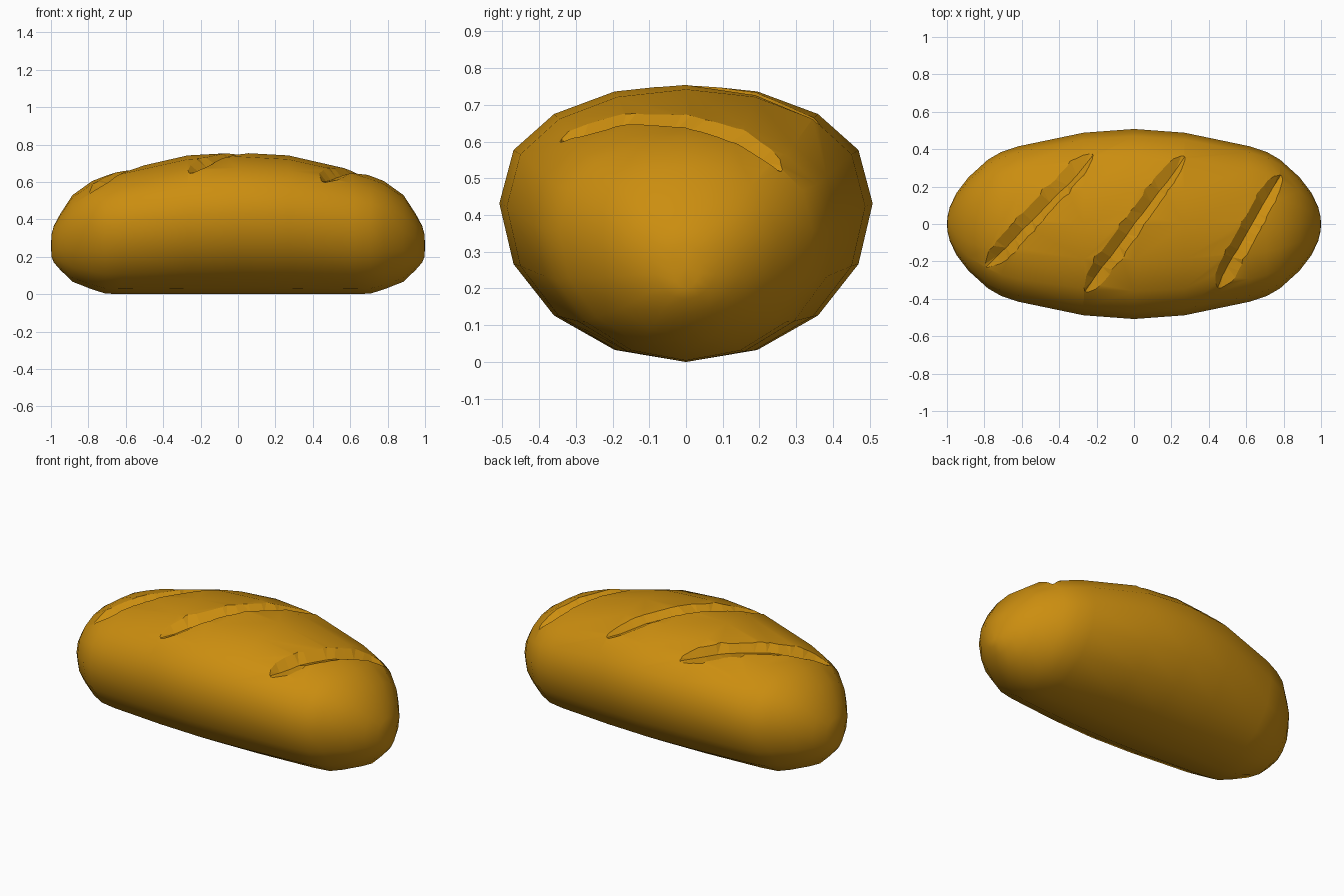
import bpy, bmesh, math
from mathutils import Vector
from mathutils.bvhtree import BVHTree

old = bpy.data.objects.get("Cube")
if old:
    bpy.data.objects.remove(old, do_unlink=True)

# Golden crust
crust = bpy.data.materials.new("golden_crust")
crust.use_nodes = True
crust.diffuse_color = (0.60, 0.27, 0.005, 1)
crust.node_tree.nodes["Principled BSDF"].inputs["Base Color"].default_value = crust.diffuse_color


def make_object(name, bm, smooth):
    bmesh.ops.recalc_face_normals(bm, faces=bm.faces)
    for f in bm.faces:
        f.smooth = smooth
    mesh = bpy.data.meshes.new(name)
    bm.to_mesh(mesh)
    mesh.materials.append(crust)
    ob = bpy.data.objects.new(name, mesh)
    bpy.context.collection.objects.link(ob)
    return ob


def bridge(bm, a, b):
    n = len(a)
    for i in range(n):
        bm.faces.new((a[i], a[(i + 1) % n], b[(i + 1) % n], b[i]))


# Loaf body: distance from middle, half width, top, bottom
half = [(0, .508, .757, 0), (.27, .488, .742, 0), (.62, .415, .662, 0),
        (.71, .385, .632, .004), (.78, .345, .605, .026), (.885, .25, .53, .067),
        (.95, .165, .43, .13), (.985, .09, .365, .17), (.997, .04, .32, .2)]
stations = [(-x, w, t, b) for x, w, t, b in reversed(half[1:])] + half
SIDES = 16
bm = bmesh.new()
rings = []
for x, w, top, bottom in stations:
    mid = bottom + .57 * (top - bottom)
    ring = []
    for i in range(SIDES):
        a = math.tau * i / SIDES
        s = math.sin(a)
        # Upper half is slightly fuller than an ellipse
        z = mid + (top - mid) * s ** .84 if s > 0 else mid + (mid - bottom) * s
        ring.append(bm.verts.new((x, w * math.cos(a), z)))
    rings.append(ring)
for a, b in zip(rings, rings[1:]):
    bridge(bm, a, b)
for ring, x in ((rings[0], -1), (rings[-1], 1)):
    tip = bm.verts.new((x, 0, .26))
    for i in range(SIDES):
        bm.faces.new((ring[i], ring[(i + 1) % SIDES], tip))
loaf = make_object("bread_loaf", bm, True)
surface = BVHTree.FromBMesh(bm)
bm.free()


def on_crust(p):
    hit, normal, _, _ = surface.ray_cast(Vector((p.x, p.y, 2)), Vector((0, 0, -1)))
    return hit, normal


# Wedge that follows the crust and cuts one slanted score
def score_cutter(name, start, end, depth=.034, steps=12):
    start, end = Vector(start).to_3d(), Vector(end).to_3d()
    along = (end - start).normalized()
    left = Vector((-along.y, along.x, 0))
    bm = bmesh.new()
    sections = []
    for k in range(steps + 1):
        t = k / steps
        s = max(.1, min(1, t / .1, (1 - t) / .1))
        p = start.lerp(end, t)
        hit, normal = on_crust(p)
        floor = hit - normal * depth * s
        section = [floor]
        for offset in (.057 * s, -(.055 - .02 * t) * s):
            edge, _ = on_crust(p + left * offset)
            section.append(floor + (edge - floor) * 3)
        sections.append([bm.verts.new(v) for v in section])
    for a, b in zip(sections, sections[1:]):
        bridge(bm, a, b)
    bm.faces.new(sections[0])
    bm.faces.new(sections[-1])
    bmesh.ops.triangulate(bm, faces=bm.faces)
    ob = make_object(name, bm, False)
    bm.free()
    ob.hide_render = True
    return ob


# Three scores across the top
scores = [((-.79, -.23), (-.22, .37)),
          ((-.26, -.36), (.27, .36)),
          ((.45, -.34), (.785, .26))]
bpy.context.view_layer.objects.active = loaf
for i, (start, end) in enumerate(scores):
    cutter = score_cutter(f"score_cutter_{i + 1}", start, end)
    mod = loaf.modifiers.new("score", "BOOLEAN")
    mod.operation = "DIFFERENCE"
    mod.solver = "EXACT"
    mod.object = cutter
    bpy.ops.object.modifier_apply(modifier=mod.name)
    bpy.data.objects.remove(cutter, do_unlink=True)
